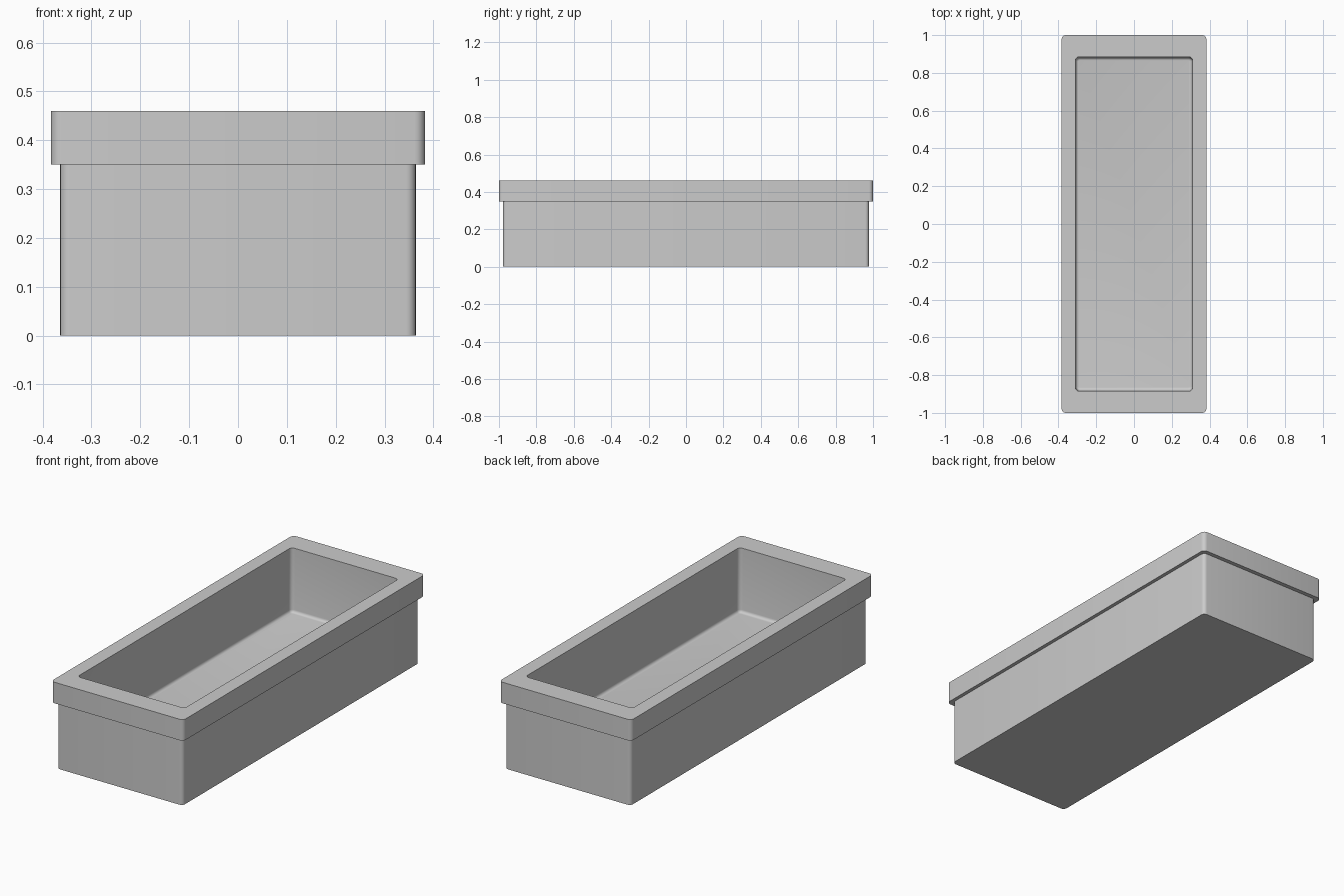
import bpy, bmesh
from math import sin, cos, pi, radians

if "Cube" in bpy.data.objects:
    bpy.data.objects.remove(bpy.data.objects["Cube"])

SEG = 5  # steps per rounded corner


def ring(bm, hx, hy, r, z):
    """Rounded rectangle loop of vertices at height z."""
    verts = []
    for i, (sx, sy) in enumerate([(1, 1), (-1, 1), (-1, -1), (1, -1)]):
        for k in range(SEG + 1):
            a = (i + k / SEG) * pi / 2
            verts.append(bm.verts.new((sx * (hx - r) + r * cos(a),
                                       sy * (hy - r) + r * sin(a), z)))
    return verts


bm = bmesh.new()
# Outer body, overhanging rim, then the opening
sections = [(0.364, 0.978, 0.02, 0.0), (0.364, 0.978, 0.02, 0.35),
            (0.383, 1.0, 0.022, 0.35), (0.383, 1.0, 0.022, 0.46),
            (0.31, 0.885, 0.02, 0.46)]
# Inner wall running into a rounded floor edge
FLOOR, FILLET = 0.125, 0.015
for k in range(5):
    a = k / 4 * pi / 2
    inset = FILLET * (1 - cos(a))
    sections.append((0.308 - inset, 0.881 - inset, 0.02 - inset,
                     FLOOR + FILLET * (1 - sin(a))))

rings = [ring(bm, *s) for s in sections]
for lo, hi in zip(rings, rings[1:]):
    n = len(lo)
    for i in range(n):
        j = (i + 1) % n
        bm.faces.new((lo[i], lo[j], hi[j], hi[i]))
bm.faces.new(rings[0][::-1])  # underside
bm.faces.new(rings[-1])       # basin floor
bmesh.ops.recalc_face_normals(bm, faces=bm.faces)

mesh = bpy.data.meshes.new("planter_trough")
bm.to_mesh(mesh)
bm.free()
trough = bpy.data.objects.new("planter_trough", mesh)
bpy.context.collection.objects.link(trough)

bpy.context.view_layer.objects.active = trough
trough.select_set(True)
bpy.ops.object.shade_smooth_by_angle(angle=radians(35))
